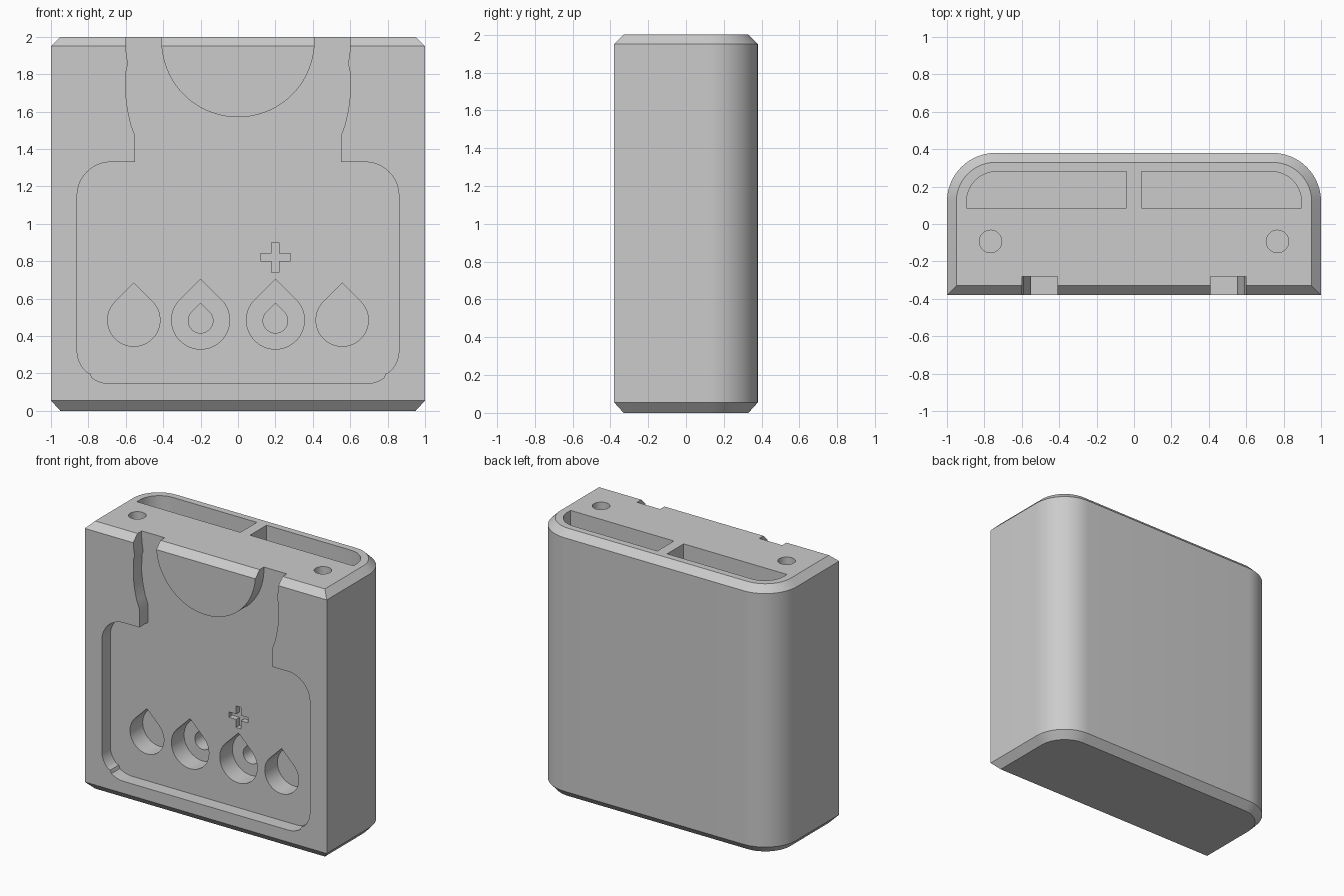
import bpy
import bmesh
from math import sin, cos, radians

if "Cube" in bpy.data.objects:
    bpy.data.objects.remove(bpy.data.objects["Cube"])

grey = bpy.data.materials.new("light grey plastic")
grey.use_nodes = True
colour = (0.6, 0.6, 0.6, 1)
grey.diffuse_color = colour
grey.node_tree.nodes["Principled BSDF"].inputs["Base Color"].default_value = colour


def arc(cx, cy, r, a0, a1, n=16):
    """Points on an arc, angles in degrees."""
    angles = [radians(a0 + (a1 - a0) * i / n) for i in range(n + 1)]
    return [(cx + r * cos(a), cy + r * sin(a)) for a in angles]


def mirrored(half):
    """Close a right-hand half outline with its mirror image."""
    return half + [(-x, y) for x, y in reversed(half)]


def loft(name, rings):
    """Join equal rings of 3D points into a closed solid."""
    bm = bmesh.new()
    loops = [[bm.verts.new(p) for p in ring] for ring in rings]
    for a, b in zip(loops, loops[1:]):
        for i in range(len(a)):
            j = (i + 1) % len(a)
            bm.faces.new((a[i], a[j], b[j], b[i]))
    bm.faces.new(loops[0])
    bm.faces.new(loops[-1])
    bmesh.ops.recalc_face_normals(bm, faces=bm.faces)
    mesh = bpy.data.meshes.new(name)
    bm.to_mesh(mesh)
    bm.free()
    mesh.materials.append(grey)
    obj = bpy.data.objects.new(name, mesh)
    bpy.context.collection.objects.link(obj)
    return obj


def carve(body, outline, start, end, axis):
    """Cut an outline out of the body along y or z."""
    if axis == "y":
        rings = [[(x, d, z) for x, z in outline] for d in (start, end)]
    else:
        rings = [[(x, y, d) for x, y in outline] for d in (start, end)]
    cutter = loft("cutter", rings)
    cutter.hide_render = True
    mod = body.modifiers.new("carve", "BOOLEAN")
    mod.operation = "DIFFERENCE"
    mod.solver = "EXACT"
    mod.object = cutter
    bpy.context.view_layer.objects.active = body
    bpy.ops.object.modifier_apply(modifier=mod.name)
    bpy.data.objects.remove(cutter)


def drop(cx, cz, r):
    """Teardrop with a right-angled tip."""
    return arc(cx, cz, r, 135, 405, 40) + [(cx, cz + r * 2 ** 0.5)]


# Block with rounded back corners and chamfered top and bottom
def footprint(inset, z):
    half = [(1 - inset, inset - 0.38)] + arc(0.74, 0.12, 0.26 - inset, 0, 90)
    return [(x, y, z) for x, y in mirrored(half)]


body = loft("case_body", [footprint(0.05, 0), footprint(0, 0.055),
                          footprint(0, 1.95), footprint(0.05, 2)])

# Front recess, which leaves the half disc at the top standing
recess = arc(0.68, 0.325, 0.18, -90, -56, 6)
recess += [(0.79, 0.2)] + arc(0.71, 0.32, 0.15, -50, 0, 8)
recess += arc(0.68, 1.15, 0.18, 0, 90)
recess += [(0.55, 1.33), (0.55, 1.47), (0.572, 1.53), (0.59, 1.61), (0.6, 1.69),
           (0.6, 1.75), (0.597, 1.83), (0.588, 1.85), (0.597, 1.91), (0.6, 1.95),
           (0.6, 2.1), (0.41, 2.1)]
recess += arc(0, 1.98, 0.41, 0, -87, 30)
carve(body, mirrored(recess), -0.5, -0.28, "y")

# Teardrop sockets, the middle pair with small openings to the pockets
for side in (-1, 1):
    carve(body, drop(side * 0.557, 0.485, 0.14), -0.3, -0.13, "y")
    carve(body, drop(side * 0.2, 0.485, 0.155), -0.3, -0.13, "y")

    # Deep top pocket with a rounded outer corner
    pocket = [(0.04, 0.085), (0.895, 0.085)] + arc(0.735, 0.12, 0.16, 0, 90) + [(0.04, 0.28)]
    carve(body, [(side * x, y) for x, y in pocket], 0.1, 2.1, "z")
    carve(body, drop(side * 0.2, 0.482, 0.066), -0.15, 0.1, "y")

    # Round hole in the top
    carve(body, arc(side * 0.767, -0.093, 0.06, 0, 348.75, 31), 1.85, 2.1, "z")

# Shallow cross above one socket
a, b = 0.02, 0.08
quarter = [(b, -a), (b, a), (a, a)]
cross = []
for turn in range(4):
    c, s = (1, 0, -1, 0)[turn], (0, 1, 0, -1)[turn]
    cross += [(0.2 + x * c - z * s, 0.82 + x * s + z * c) for x, z in quarter]
carve(body, cross, -0.3, -0.24, "y")

# Smooth the curves and keep the edges crisp
bpy.ops.object.select_all(action="DESELECT")
body.select_set(True)
bpy.context.view_layer.objects.active = body
bpy.ops.object.shade_smooth_by_angle(angle=radians(30))
